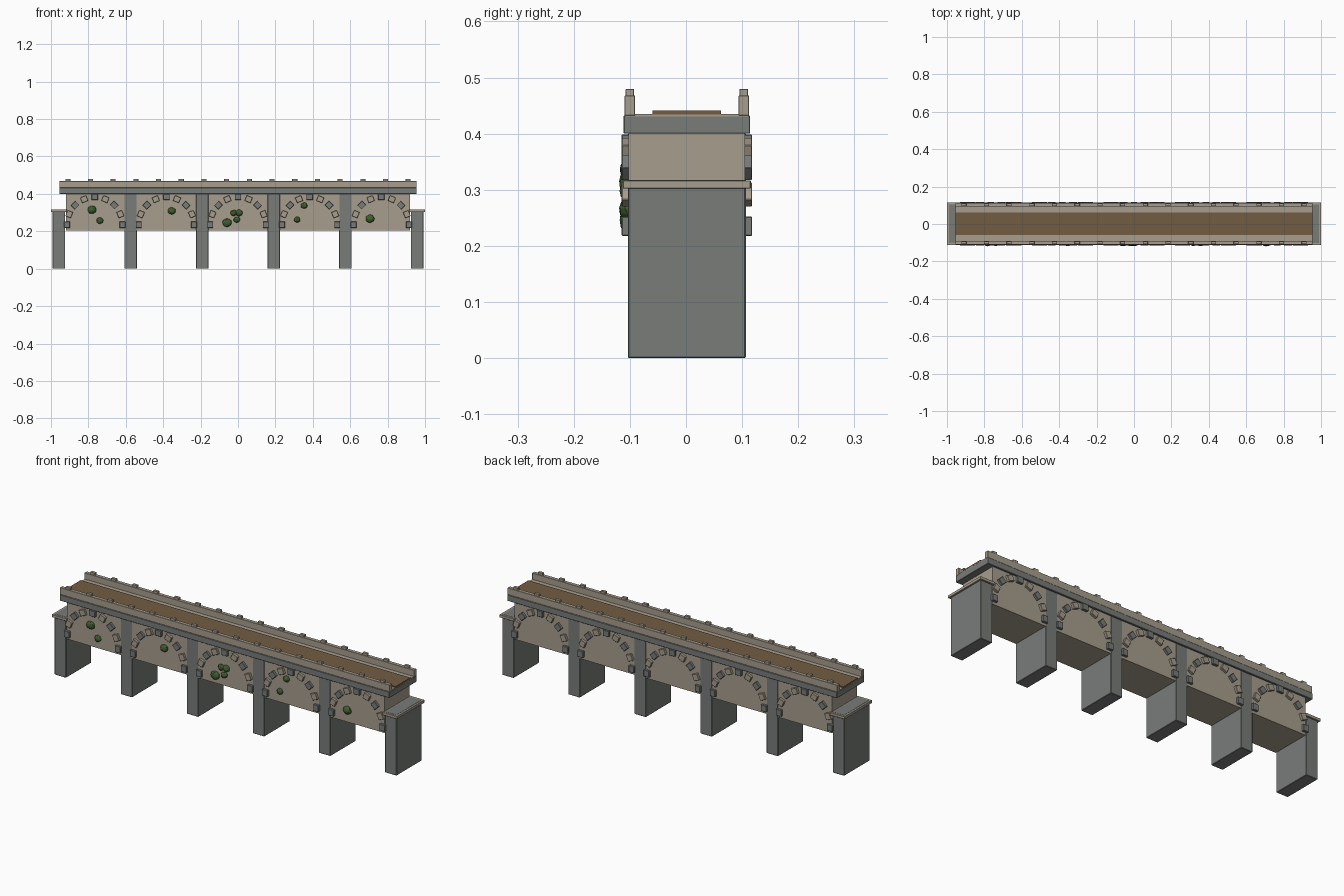
import bpy, math, random

if "Cube" in bpy.data.objects:
    bpy.data.objects.remove(bpy.data.objects["Cube"])

random.seed(4)
Y0 = 0.0015  # centre line of the bridge


def material(name, rgb):
    m = bpy.data.materials.new(name)
    lin = [((c / 255 + 0.055) / 1.055) ** 2.4 for c in rgb]
    m.diffuse_color = (*lin, 1)
    m.use_nodes = True
    m.node_tree.nodes["Principled BSDF"].inputs["Base Color"].default_value = m.diffuse_color
    return m


GREY = material("grey stone", (120, 124, 121))
BEIGE = material("beige stone", (167, 157, 141))
BROWN = material("dirt brown", (114, 92, 66))
GREEN = material("ivy green", (64, 94, 48))


def box(name, centre, size, mat, bevel=0.0, angle=0.0):
    """Box with its scale applied, turned about y, with optional chamfers."""
    bpy.ops.mesh.primitive_cube_add(size=1, location=(centre[0], centre[1] + Y0, centre[2]))
    ob = bpy.context.object
    ob.name = name
    ob.scale = size
    bpy.ops.object.transform_apply(location=False, rotation=False, scale=True)
    ob.rotation_euler.y = angle
    ob.data.materials.append(mat)
    if bevel:
        mod = ob.modifiers.new("chamfer", 'BEVEL')
        mod.width = bevel
        mod.segments = 1
    return ob


def slab(name, half_x, half_y, z0, z1, mat, bevel=0.0, x=0.0, y=0.0):
    return box(name, (x, y, (z0 + z1) / 2), (2 * half_x, 2 * half_y, z1 - z0), mat, bevel)


SPAN = 0.383
pier_x = [SPAN * (i - 2.5) for i in range(6)]

# Piers: the end ones are short and capped, the inner ones reach the deck
for i, x in enumerate(pier_x):
    end = i in (0, 5)
    slab("end_pier" if end else "pier", 0.0335, 0.105, 0, 0.3172 if end else 0.401, GREY, 0.002, x=x)
    if end:
        slab("pier_cap", 0.0425, 0.114, 0.302, 0.3165, BEIGE, 0.001, x=x)

# Spandrel wall between the end piers
slab("spandrel_wall", 0.92, 0.104, 0.205, 0.401, BEIGE)

# Deck, paving and dirt road
slab("deck", 0.955, 0.113, 0.40, 0.432, GREY, 0.0015)
slab("deck_paving", 0.9545, 0.110, 0.431, 0.435, BEIGE)
slab("road", 0.955, 0.061, 0.434, 0.441, BROWN)

# Parapets with small raised blocks
for side in (-1, 1):
    slab("parapet", 0.955, 0.0095, 0.432, 0.468, BEIGE, 0.001, y=side * 0.1015)
    for k in range(16):
        slab("parapet_block", 0.0135, 0.0075, 0.467, 0.480, BEIGE, 0.001,
             x=-0.91 + k * 1.82 / 15, y=side * 0.1015)

# Arch stones on both faces of each span, alternating in colour
for i in range(5):
    cx = SPAN * (i - 2)
    for side in (-1, 1):
        for k in range(9):
            a = math.pi * k / 8
            box("arch_stone",
                (cx + 0.148 * math.cos(a), side * 0.1065, 0.235 + 0.148 * math.sin(a)),
                (0.031, 0.020, 0.034), BEIGE if k % 2 else GREY, 0.0015, -a)

# Ivy clumps on the front wall: x, z, radius
ivy = [(-0.781, 0.315, 0.025), (-0.738, 0.257, 0.020), (-0.354, 0.309, 0.023),
       (-0.059, 0.246, 0.026), (-0.023, 0.298, 0.019), (0.006, 0.298, 0.021),
       (-0.006, 0.262, 0.019), (0.316, 0.262, 0.018), (0.354, 0.337, 0.019),
       (0.706, 0.267, 0.025)]
for x, z, r in ivy:
    bpy.ops.mesh.primitive_ico_sphere_add(subdivisions=2, radius=1, location=(x, Y0 - 0.105, z))
    ob = bpy.context.object
    ob.name = "ivy_clump"
    for v in ob.data.vertices:
        v.co *= random.uniform(0.88, 1.0)
    ob.scale = (r, 0.016, r * 0.92)
    ob.data.materials.append(GREEN)
